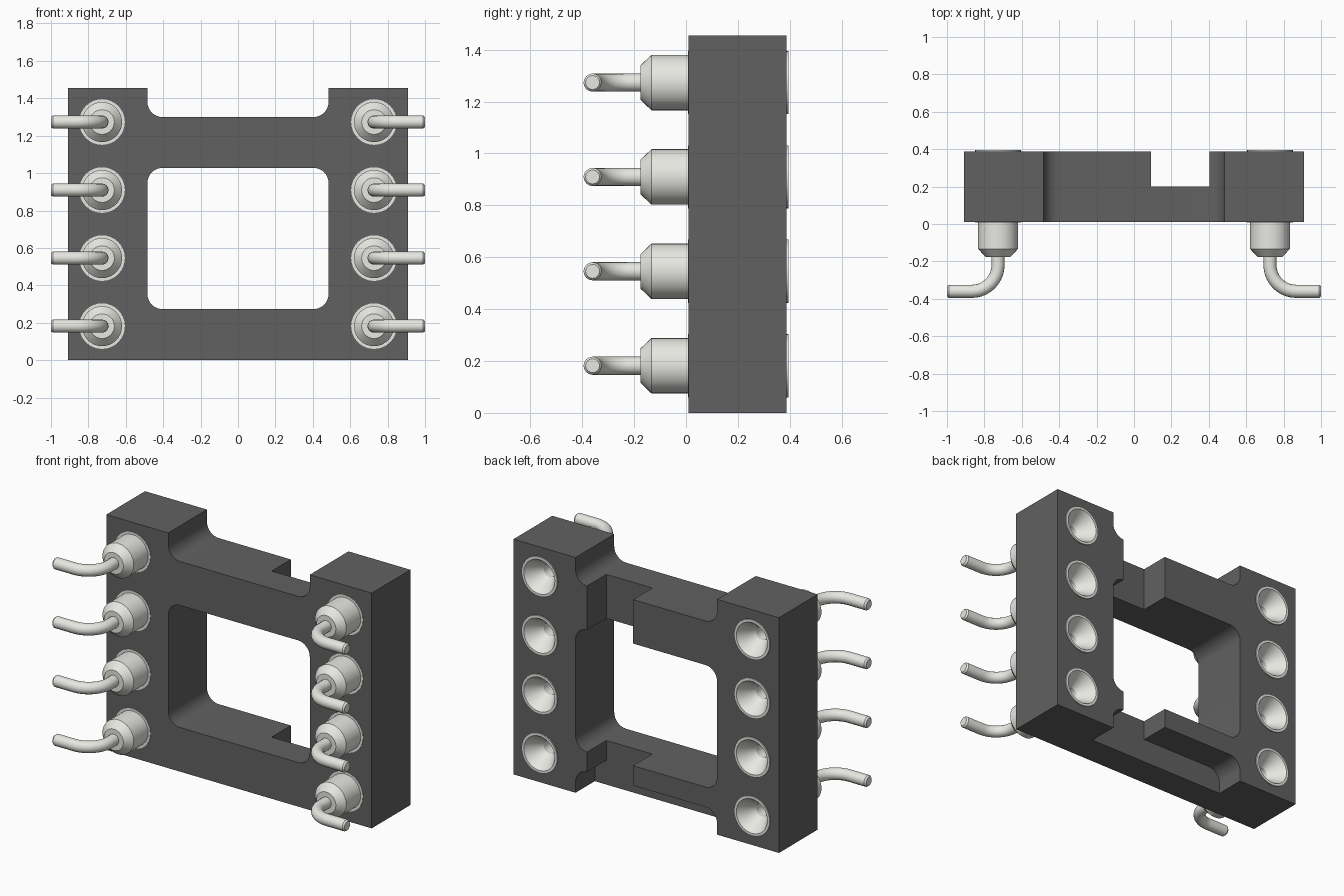
import bpy, bmesh, math

if "Cube" in bpy.data.objects:
    bpy.data.objects.remove(bpy.data.objects["Cube"])

W, H = 0.908, 1.455            # half width and height of the housing
Y0, YM, Y1 = 0.01, 0.2, 0.388  # front, step and back planes
PIN_X, PITCH = 0.727, 1.455 / 4


def material(name, col):
    m = bpy.data.materials.new(name)
    m.diffuse_color = col
    m.use_nodes = True
    m.node_tree.nodes["Principled BSDF"].inputs["Base Color"].default_value = m.diffuse_color
    return m


dark = material("dark_plastic", (0.12, 0.12, 0.12, 1))
metal = material("pale_metal", (0.8, 0.8, 0.76, 1))


def finish(name, bm, mat=None):
    bmesh.ops.recalc_face_normals(bm, faces=bm.faces)
    me = bpy.data.meshes.new(name)
    bm.to_mesh(me)
    bm.free()
    ob = bpy.data.objects.new(name, me)
    bpy.context.collection.objects.link(ob)
    if mat:
        me.materials.append(mat)
    return ob


def activate(ob):
    bpy.ops.object.select_all(action='DESELECT')
    ob.select_set(True)
    bpy.context.view_layer.objects.active = ob


def block(name, x0, x1, y0, y1, z0, z1, r=0.0, mat=None):
    """Box whose four front-to-back edges are rounded by r."""
    pts = []
    for i, (cx, cz) in enumerate([(x1 - r, z1 - r), (x0 + r, z1 - r),
                                  (x0 + r, z0 + r), (x1 - r, z0 + r)]):
        for k in range(9 if r else 1):
            a = math.pi / 2 * (i + k / 8)
            pts.append((cx + r * math.cos(a), y0, cz + r * math.sin(a)))
    bm = bmesh.new()
    f = bm.faces.new([bm.verts.new(p) for p in pts])
    ext = bmesh.ops.extrude_face_region(bm, geom=[f])
    for v in ext["geom"]:
        if isinstance(v, bmesh.types.BMVert):
            v.co.y = y1
    return finish(name, bm, mat)


def loft(bm, rings, n):
    """Rings are (x, y, z, turn angle, radius) along a path in the xy plane."""
    loops = []
    for x, y, z, a, r in rings:
        loops.append([bm.verts.new((
            x + r * math.cos(t) * math.cos(a),
            y + r * math.cos(t) * math.sin(a),
            z + r * math.sin(t))) for t in (2 * math.pi * i / n for i in range(n))])
    for p, q in zip(loops, loops[1:]):
        for i in range(n):
            j = (i + 1) % n
            bm.faces.new((p[i], p[j], q[j], q[i]))
    bm.faces.new(loops[0])
    bm.faces.new(loops[-1])


def cut(ob, cutter):
    m = ob.modifiers.new("cut", 'BOOLEAN')
    m.operation, m.solver, m.object = 'DIFFERENCE', 'EXACT', cutter
    activate(ob)
    bpy.ops.object.modifier_apply(modifier=m.name)
    bpy.data.objects.remove(cutter)


rows = [PITCH * (i + 0.5) for i in range(4)]

# Housing: top notch, window, rear bottom notch and rear offset recess
housing = block("socket_housing", -W, W, Y0, Y1, 0, H, mat=dark)
cut(housing, block("top_notch", -0.484, 0.484, -0.2, 0.6, 1.3, 1.8, 0.08))
cut(housing, block("window", -0.484, 0.484, -0.2, 0.6, 0.273, 1.028, 0.08))
cut(housing, block("bottom_notch", -0.484, 0.484, YM, 0.6, -0.4, 0.15, 0.08))
cut(housing, block("rear_recess", 0.09, 0.405, YM, 0.6, -0.3, 1.8))

# Holes for the contacts
bm = bmesh.new()
for z in rows:
    for s in (-1, 1):
        loft(bm, [(s * PIN_X, y, z, 0, 0.12) for y in (-0.2, 0.6)], 32)
cut(housing, finish("contact_holes", bm))
activate(housing)
bpy.ops.object.shade_smooth_by_angle(angle=math.radians(30))

# Contact sleeve profile (radius, y), from socket bottom round to the nose
sleeve = [(0.04, 0.15), (0.04, 0.295), (0.106, 0.395), (0.122, 0.395),
          (0.122, 0.008), (0.107, 0.008), (0.107, -0.133), (0.066, -0.176)]

# Bent lead path
B = 0.14
lead = [(PIN_X, -0.16, 0, 0.035)]
for k in range(11):
    a = math.pi / 2 * k / 10
    lead.append((PIN_X + B * (1 - math.cos(a)), -0.22 - B * math.sin(a), a, 0.035))
lead += [(0.99, -0.36, math.pi / 2, 0.035), (1.0, -0.36, math.pi / 2, 0.027)]

for i, z in enumerate(rows):
    parts = {"contact_sleeves": ([(PIN_X, y, z, 0, r) for r, y in sleeve], 32),
             "bent_leads": ([(x, y, z, a, r) for x, y, a, r in lead], 16)}
    for name, (rings, n) in parts.items():
        bm = bmesh.new()
        loft(bm, rings, n)
        ob = finish(f"{name}_{i + 1}", bm, metal)
        activate(ob)
        ob.modifiers.new("mirror", 'MIRROR').use_mirror_merge = False
        bpy.ops.object.modifier_apply(modifier="mirror")
        bpy.ops.object.shade_smooth_by_angle(angle=math.radians(30))
